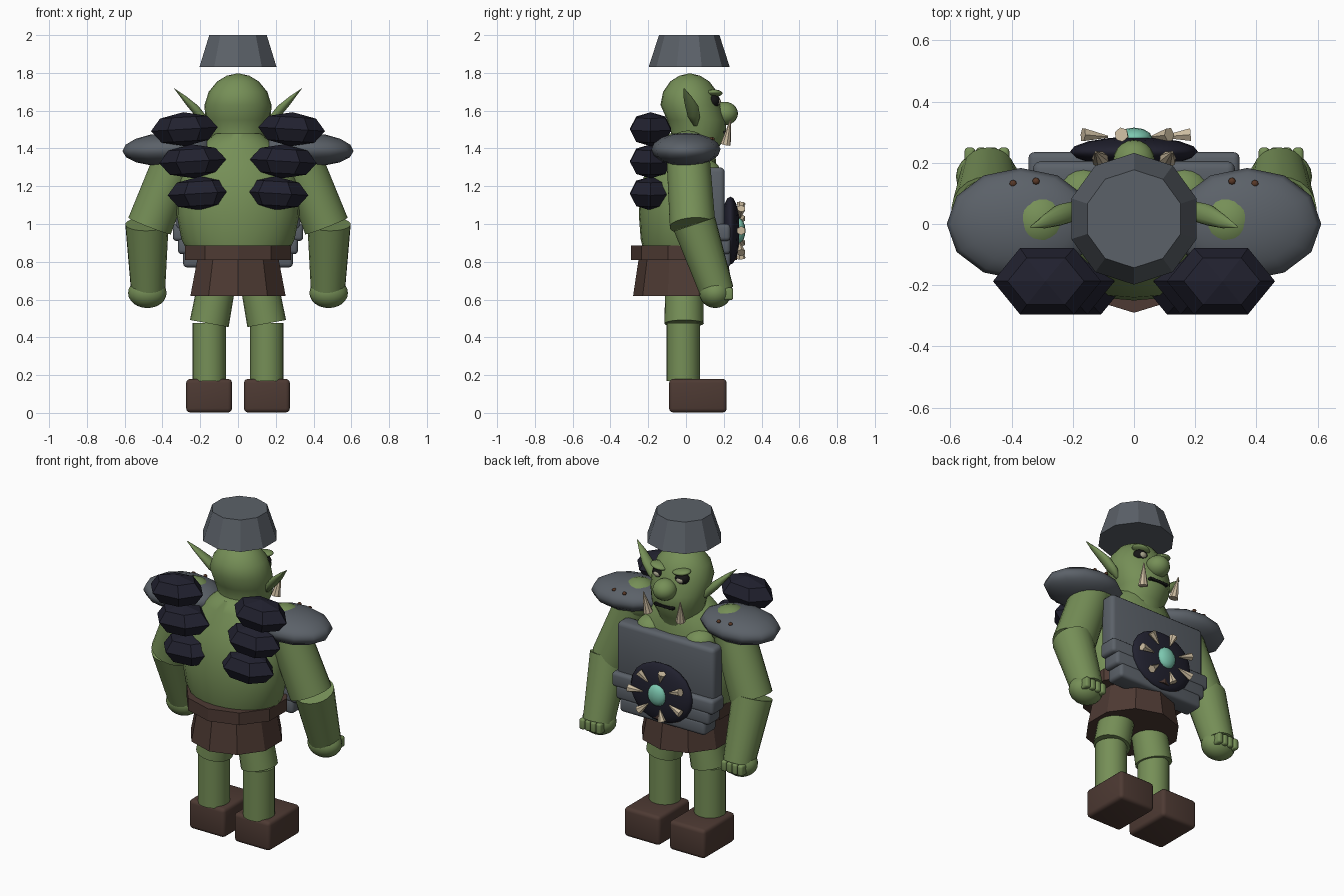
import bpy, bmesh, math
from mathutils import Vector

cube = bpy.data.objects.get("Cube")
if cube:
    bpy.data.objects.remove(cube)


def material(name, r, g, b):
    m = bpy.data.materials.new(name)
    m.use_nodes = True
    m.diffuse_color = (r, g, b, 1)
    m.node_tree.nodes["Principled BSDF"].inputs["Base Color"].default_value = (r, g, b, 1)
    return m


GREEN = material("green skin", .18, .275, .095)
BROWN = material("brown leather", .075, .042, .033)
GREY = material("grey iron", .105, .12, .14)
NAVY = material("dark navy", .015, .015, .028)
BONE = material("pale bone", .6, .5, .35)
TEAL = material("teal gem", .2, .57, .43)
BLACK = material("black", .008, .008, .008)
PALE = material("pale eye", .4, .38, .27)
RUST = material("rust", .1, .04, .02)


def finish(bm, name, mat, smooth=0):
    """Turn a bmesh into an object; smooth is the sharp-edge angle in degrees."""
    bmesh.ops.recalc_face_normals(bm, faces=bm.faces)
    mesh = bpy.data.meshes.new(name)
    bm.to_mesh(mesh)
    bm.free()
    ob = bpy.data.objects.new(name, mesh)
    bpy.context.collection.objects.link(ob)
    mesh.materials.append(mat)
    if smooth:
        bpy.ops.object.select_all(action='DESELECT')
        ob.select_set(True)
        bpy.context.view_layer.objects.active = ob
        bpy.ops.object.shade_smooth_by_angle(angle=math.radians(smooth))
    return ob


def ball(name, mat, loc, radii, sides=20, rings=12, smooth=60, tilt=0):
    bm = bmesh.new()
    bmesh.ops.create_uvsphere(bm, u_segments=sides, v_segments=rings, radius=1)
    ob = finish(bm, name, mat, smooth)
    ob.location, ob.scale = loc, radii
    ob.rotation_euler.y = tilt
    return ob


def tube(name, mat, a, b, r1, r2, sides=20, smooth=40):
    """Cone or cylinder running from point a to point b."""
    a, b = Vector(a), Vector(b)
    bm = bmesh.new()
    bmesh.ops.create_cone(bm, cap_ends=True, segments=sides, radius1=r1, radius2=r2,
                          depth=(b - a).length)
    ob = finish(bm, name, mat, smooth)
    ob.location = (a + b) / 2
    ob.rotation_euler = (b - a).to_track_quat('Z', 'Y').to_euler()
    return ob


def box(name, mat, loc, size, bevel=.02):
    bm = bmesh.new()
    bmesh.ops.create_cube(bm, size=1)
    bmesh.ops.scale(bm, vec=size, verts=bm.verts)
    bmesh.ops.bevel(bm, geom=bm.edges[:], offset=bevel, segments=3, profile=.5,
                    affect='EDGES')
    ob = finish(bm, name, mat, 40)
    ob.location = loc
    return ob


def loft(name, mat, rings, sides=24, smooth=60):
    """Skin through horizontal rings given as (x, y, z, x radius, y radius)."""
    bm = bmesh.new()
    loops = []
    for x, y, z, rx, ry in rings:
        turn = [math.pi / 2 + math.tau * i / sides for i in range(sides)]
        loops.append([bm.verts.new((x + rx * math.cos(t), y + ry * math.sin(t), z))
                      for t in turn])
    for low, high in zip(loops, loops[1:]):
        for i in range(sides):
            j = (i + 1) % sides
            bm.faces.new((low[i], low[j], high[j], high[i]))
    bm.faces.new(loops[0])
    bm.faces.new(loops[-1])
    return finish(bm, name, mat, smooth)


# Head, torso and face
loft("head", GREEN, [
    (0, 0, 1.28, .15, .14), (0, .04, 1.4, .14, .13), (0, .07, 1.47, .155, .145),
    (0, .055, 1.55, .172, .155), (0, .025, 1.63, .178, .16), (0, .022, 1.7, .155, .143),
    (0, .02, 1.755, .11, .103), (0, .02, 1.785, .06, .055), (0, .02, 1.796, .01, .01)])
loft("torso", GREEN, [
    (0, -.02, .84, .26, .2), (0, -.03, .92, .3, .21), (0, -.03, 1.05, .325, .22),
    (0, -.03, 1.2, .325, .21), (0, -.02, 1.32, .28, .18), (0, 0, 1.42, .19, .15),
    (0, 0, 1.48, .12, .12)])
ball("nose", GREEN, (0, .205, 1.585), (.068, .07, .062))
box("mouth", BLACK, (0, .207, 1.485), (.13, .03, .016), .004)

# Bucket hat, belt and skirt
loft("bucket_hat", GREY, [(0, .017, 1.83, .215, .215), (0, .017, 2, .16, .16)], 10, 0)
loft("belt", BROWN, [(0, -.01, .81, .295, .28), (0, -.01, .885, .295, .28)], 10, 0)
loft("skirt", BROWN, [(0, -.015, .62, .265, .265), (0, -.015, .82, .225, .235)], 10, 0)

# Chest plate with stepped slats
box("chest_plate", GREY, (0, .155, 1.135), (.66, .1, .33), .025)
for i in range(3):
    box(f"plate_slat_{i + 1}", GREY, (0, .175, .955 - .07 * i),
        (.69 - .055 * i, .12, .09), .02)

# Round badge with ring of inward spikes
ball("badge_disc", NAVY, (0, .235, .965), (.21, .05, .18), 16, 10, 30)
ball("badge_gem", TEAL, (0, .28, .965), (.06, .035, .065), 12, 8, 60)
for i in range(7):
    t = math.tau * i / 7
    c, s = math.cos(t), math.sin(t)
    tube(f"badge_spike_{i + 1}", BONE, (.185 * c, .292, .965 + .15 * s),
         (.095 * c, .285, .965 + .085 * s), .024, .004, 6, 0)

for s, side in ((1, "left"), (-1, "right")):
    # Face details
    ball(f"{side}_eye", BLACK, (s * .075, .143, 1.652), (.045, .038, .036))
    ball(f"{side}_iris", PALE, (s * .077, .163, 1.648), (.026, .022, .02))
    ball(f"{side}_brow", GREEN, (s * .075, .148, 1.692), (.055, .045, .018), tilt=s * -.15)
    tube(f"{side}_tusk", BONE, (s * .11, .21, 1.42), (s * .125, .235, 1.55),
         .028, .003, 8, 0)
    loft(f"{side}_ear", GREEN, [
        (s * .16, .05, 1.52, .015, .01), (s * .195, .042, 1.57, .03, .033),
        (s * .24, .03, 1.625, .032, .035), (s * .29, .008, 1.675, .018, .022),
        (s * .337, -.01, 1.717, .002, .003)], 10)
    ball(f"{side}_chest_muscle", GREEN, (s * .165, .09, 1.27), (.09, .095, .075))

    # Shoulder armour and back lumps
    ball(f"{side}_shoulder_pad", GREY, (s * .37, 0, 1.395), (.242, .183, .088),
         12, 8, 60, s * .04)
    for y, x in ((.14, .32), (.132, .395)):
        ball(f"{side}_pad_rivet", RUST, (s * x, y, 1.45), (.012, .012, .01), 8, 6)
    for i in range(3):
        lump = ball(f"{side}_back_lump_{i + 1}", NAVY,
                    (s * (.284 - .044 * i), -.187, 1.502 - .17 * i),
                    (.125, .177, .09), 6, 4, 0)
        lump.rotation_euler = (s * .06, 0, math.pi / 2)

    # Arm and fist
    ball(f"{side}_shoulder", GREEN, (s * .31, .01, 1.375), (.12, .12, .12))
    tube(f"{side}_upper_arm", GREEN, (s * .32, .01, 1.37), (s * .468, .035, .99),
         .115, .122)
    tube(f"{side}_forearm", GREEN, (s * .482, .045, 1), (s * .476, .165, .64),
         .115, .09)
    ball(f"{side}_fist", GREEN, (s * .48, .155, .635), (.102, .085, .08))
    for i in range(4):
        box(f"{side}_finger_{i + 1}", GREEN, (s * (.425 + .037 * i), .215, .63),
            (.035, .07, .065), .012)

    # Leg and boot
    tube(f"{side}_thigh", GREEN, (s * .11, -.01, .7), (s * .152, -.01, .473), .1, .104)
    tube(f"{side}_shin", GREEN, (s * .153, -.015, .17), (s * .153, -.015, .475),
         .089, .089)
    box(f"{side}_boot", BROWN, (s * .153, .063, .091), (.243, .305, .178), .022)
